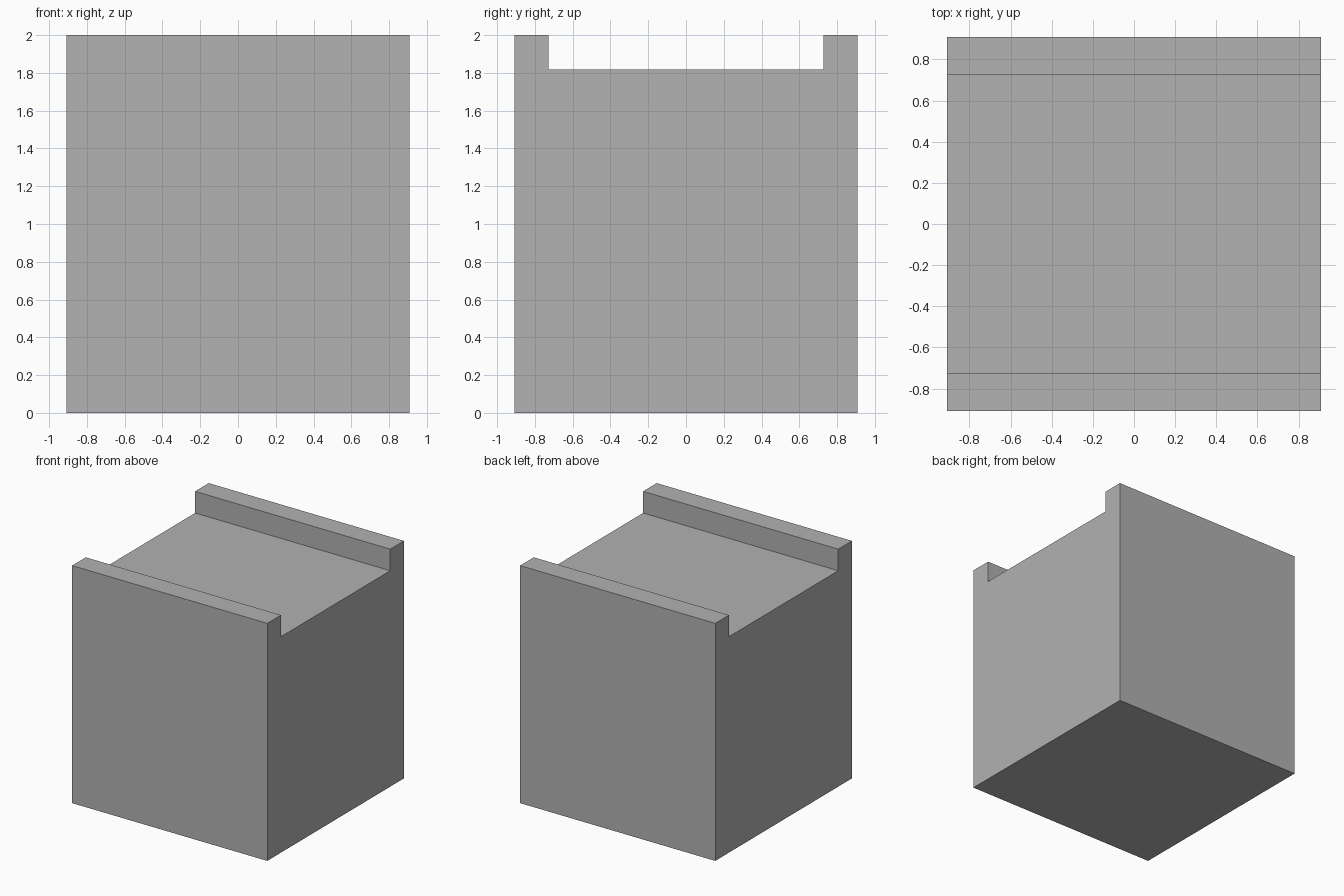
import bpy
import bmesh

if "Cube" in bpy.data.objects:
    bpy.data.objects.remove(bpy.data.objects["Cube"])

HALF = 0.909      # half width and half depth
INNER = 0.727     # half width of the channel
FLOOR = 1.818     # height of the channel floor
TOP = 2.0

# Half of the end profile (y, z), mirrored to give the full outline
half = [(HALF, 0), (HALF, TOP), (INNER, TOP), (INNER, FLOOR)]
profile = half + [(-y, z) for y, z in reversed(half)]

# Block with two raised rails: extrude the profile along x
bm = bmesh.new()
face = bm.faces.new([bm.verts.new((-HALF, y, z)) for y, z in profile])
result = bmesh.ops.extrude_face_region(bm, geom=[face], use_keep_orig=True)
moved = [v for v in result["geom"] if isinstance(v, bmesh.types.BMVert)]
bmesh.ops.translate(bm, verts=moved, vec=(2 * HALF, 0, 0))
bmesh.ops.recalc_face_normals(bm, faces=bm.faces)

mesh = bpy.data.meshes.new("channel_block")
bm.to_mesh(mesh)
bm.free()
block = bpy.data.objects.new("channel_block", mesh)
bpy.context.collection.objects.link(block)

# Darker grey surface
grey = bpy.data.materials.new("dark_grey")
grey.diffuse_color = (0.445, 0.445, 0.445, 1)
grey.use_nodes = True
grey.node_tree.nodes["Principled BSDF"].inputs["Base Color"].default_value = grey.diffuse_color
mesh.materials.append(grey)
